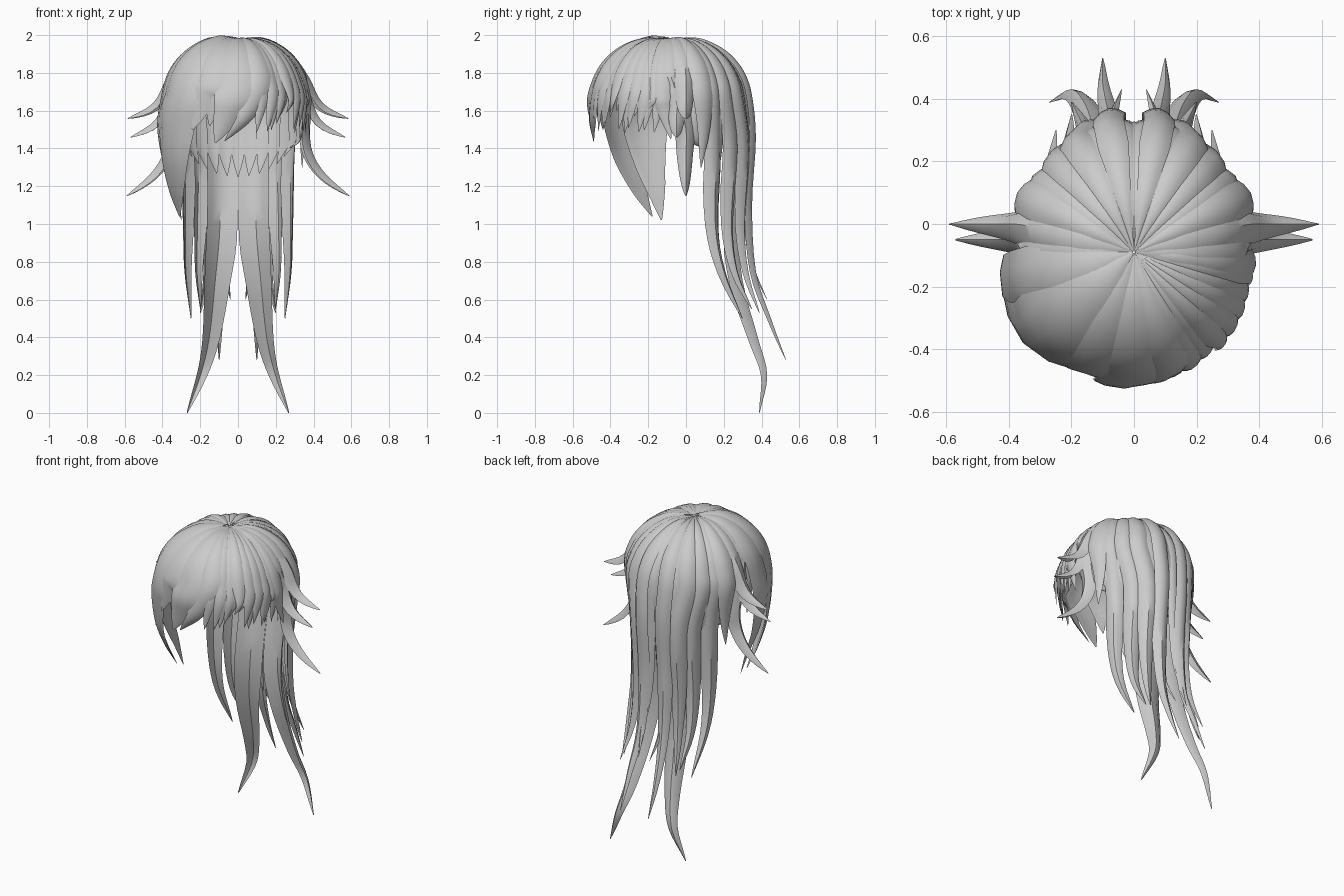
import bpy, bmesh, random
from math import sin, cos, radians, hypot
from mathutils import Vector

if "Cube" in bpy.data.objects:
    bpy.data.objects.remove(bpy.data.objects["Cube"])

random.seed(4)
CROWN_Y = -0.09


def dome(az, phi, k=1.0):
    """Point on the head of hair: az 90 = back, -90 = front; phi 0 = crown."""
    a, p = radians(az), radians(phi)
    ry = 0.445 if sin(a) > 0 else 0.43
    r = k / hypot(cos(a) / 0.395, sin(a) / ry)
    h = r * sin(p) ** 0.9
    dip = 0.025 * max(0, 1 - phi / 18)
    return Vector((h * cos(a), CROWN_Y + h * sin(a),
                   1.555 + 0.445 * max(cos(p), 0) ** 0.8 - dip + (k - 1) * 0.12))


def smooth_path(pts, sub=4):
    """Catmull-Rom resampling."""
    p = [2 * pts[0] - pts[1]] + pts + [2 * pts[-1] - pts[-2]]
    out = []
    for i in range(1, len(p) - 2):
        a, b, c, d = p[i - 1:i + 3]
        for j in range(sub):
            t = j / sub
            out.append(0.5 * (2 * b + (c - a) * t + (2 * a - 5 * b + 4 * c - d) * t * t
                              + (3 * b - a - 3 * c + d) * t ** 3))
    return out + [pts[-1]]


def strand(name, az, width, tail, k=1.0, end=80, taper=0.4, bulge=0.1, tip_bulge=0.0, mirror=False):
    """Lens-section lock running from the crown over the dome and along the tail."""
    steps = 6
    pts = [dome(az, 0.3 + (end - 0.3) * i / (steps - 1), k) for i in range(steps)]
    path = smooth_path(pts + [Vector(t) for t in tail])
    dist = [0.0]
    for a, b in zip(path, path[1:]):
        dist.append(dist[-1] + (b - a).length)
    side0 = Vector((-sin(radians(az)), cos(radians(az)), 0))
    bm = bmesh.new()
    rings = []
    for i, c in enumerate(path):
        t = (path[min(i + 1, len(path) - 1)] - path[max(i - 1, 0)]).normalized()
        side = (side0 - t * t.dot(side0)).normalized()
        n = t.cross(side)
        if n.dot(Vector((cos(radians(az)), sin(radians(az)), 0.6))) < 0:
            n = -n
        u = dist[i] / dist[-1]
        root = min(1, max(0.02, hypot(c.x, c.y - CROWN_Y) / 0.36))
        w = width * root * max(0.01, min(1, (1 - u) / taper)) ** 0.75
        sag, thick = w * w / 3.2 + (bulge + tip_bulge * u * u) * w, min(0.1 * w, 0.016)
        ring = []
        for s in (-1, -0.6, 0, 0.6, 1):
            ring.append(c + side * (s * w / 2) - n * (sag * s * s))
        for s in (0.6, 0, -0.6):
            ring.append(c + side * (s * w / 2) - n * (sag * s * s + thick))
        rings.append([bm.verts.new(v) for v in ring])
    for a, b in zip(rings, rings[1:]):
        for j in range(8):
            bm.faces.new((a[j], a[(j + 1) % 8], b[(j + 1) % 8], b[j]))
    bm.faces.new(rings[0])
    bm.faces.new(rings[-1])
    bmesh.ops.recalc_face_normals(bm, faces=bm.faces)
    for sign in ((1, -1) if mirror else (1,)):
        if sign < 0:
            for v in bm.verts:
                v.co.x *= -1
            bmesh.ops.reverse_faces(bm, faces=bm.faces)
        me = bpy.data.meshes.new(name)
        bm.to_mesh(me)
        ob = bpy.data.objects.new(name, me)
        bpy.context.collection.objects.link(ob)
        bpy.context.view_layer.objects.active = ob
        ob.select_set(True)
        bpy.ops.object.shade_smooth_by_angle(angle=radians(40))
        ob.select_set(False)
    bm.free()


# Long back locks, mirrored
long_locks = [
    (72, 0.17, 0.97, [(.1, .33, 1.4), (.1, .28, 1.0), (.125, .3, .7), (.155, .38, .4), (.2, .43, .2), (.27, .39, .0)]),
    (79, 0.10, 1.03, [(.08, .37, 1.45), (.08, .35, 1.1), (.085, .37, .75), (.1, .45, .5), (.1, .53, .28)]),
    (85, 0.08, 0.96, [(.04, .335, 1.4), (.05, .33, 1.0), (.065, .36, .78), (.04, .43, .6)]),
    (63, 0.12, 1.01, [(.16, .33, 1.4), (.16, .31, 1.0), (.17, .33, .75), (.2, .39, .53)]),
    (50, 0.12, 1.0, [(.22, .26, 1.4), (.22, .24, 1.0), (.22, .27, .75), (.2, .35, .55)]),
    (37, 0.11, 1.0, [(.29, .16, 1.4), (.285, .155, 1.0), (.28, .2, .75), (.25, .3, .5)]),
]
for az, w, k, tail in long_locks:
    strand("long_back_lock", az, w, tail, k=k, bulge=0.16, tip_bulge=0.35, mirror=True)

# Inner back layer, drawn in towards the nape
for i in range(13):
    az = 24 + i * 11
    low, tip = dome(az, 90, 0.9), dome(90 + (az - 90) * 0.85, 90, 0.8)
    low.z, tip.z = 1.45, 1.25 + 0.15 * (abs(i - 6) / 6) ** 2
    strand("nape_lock", az, 0.1, [low, tip], k=0.94, end=85, taper=0.2, bulge=0.18)

# Side locks and outward flicks, mirrored
strand("side_flick_low", 8, 0.14, [(.38, 0, 1.5), (.395, 0, 1.38), (.46, 0, 1.27), (.59, 0, 1.15)],
       taper=0.5, bulge=0.1, tip_bulge=0.8, mirror=True)
strand("side_flick_mid", 1, 0.17, [(.385, -.05, 1.68), (.44, -.05, 1.55), (.57, -.05, 1.46)],
       end=62, k=1.01, taper=0.55, bulge=0.1, tip_bulge=0.6, mirror=True)
strand("side_flick_top", 14, 0.17, [(.38, .0, 1.77), (.45, .0, 1.64), (.585, 0, 1.56)],
       end=52, k=1.03, taper=0.55, bulge=0.1, tip_bulge=0.6, mirror=True)
strand("side_lock", 27, 0.12, [(.355, .1, 1.5), (.34, .08, 1.3)], k=1.05, bulge=0.15, mirror=True)
strand("side_lock", -6, 0.12, [(.385, -.12, 1.6), (.38, -.08, 1.45)], k=1.0, bulge=0.15, mirror=True)

# Right fringe: two layers of short pointed locks
for layer in range(2):
    for i in range(8):
        az = -72 + i * 8.5 + layer * 4
        k = 0.99 - 0.04 * layer + random.uniform(-0.02, 0.02)
        mid, tip = dome(az, 90, k), dome(az - 4, 90, k * 0.97)
        mid.z = 1.66
        tip.z = 1.5 + random.uniform(-0.03, 0.12)
        strand("right_fringe_lock", az, 0.085, [mid, tip], k=k, end=66, taper=0.3, bulge=0.16)

# Centre fringe
strand("centre_fringe", -90, 0.26, [(-.03, -.525, 1.65), (-.07, -.51, 1.55), (-.12, -.49, 1.43)], k=1.015, end=70)
strand("centre_fringe", -73, 0.15, [(.1, -.5, 1.68), (.03, -.51, 1.55), (-.07, -.49, 1.44)], k=1.02, end=66, bulge=0.15)
strand("centre_fringe", -106, 0.18, [(-.13, -.48, 1.66), (-.15, -.46, 1.52)], k=1.0, end=70)

# Left swept fringe: broad smooth locks
strand("left_sweep", -116, 0.24, [(-.21, -.46, 1.68), (-.24, -.44, 1.5)], k=1.04, end=70, taper=0.3)
strand("left_sweep", -138, 0.28, [(-.36, -.37, 1.55), (-.36, -.33, 1.35), (-.34, -.26, 1.18), (-.31, -.18, 1.04)], k=1.11)
strand("left_sweep", -162, 0.25, [(-.42, -.23, 1.52), (-.39, -.2, 1.32), (-.34, -.16, 1.16), (-.3, -.13, 1.02)], k=1.07)
